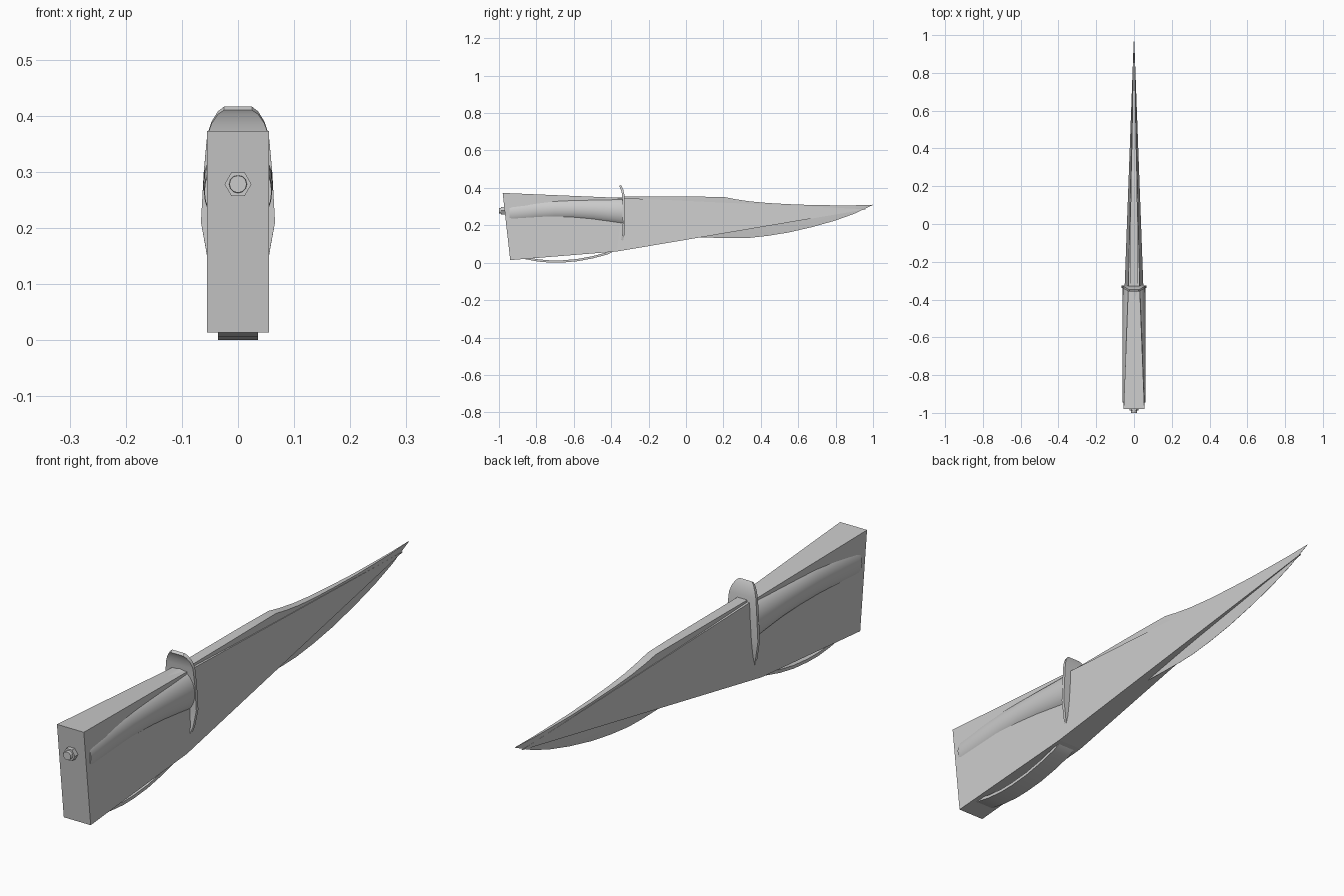
import bpy, bmesh, math
from mathutils import Vector

if "Cube" in bpy.data.objects:
    bpy.data.objects.remove(bpy.data.objects["Cube"])


def loft(name, rings, smooth=False):
    """Skin a list of equal-length closed rings and cap both ends."""
    bm = bmesh.new()
    vs = [[bm.verts.new(p) for p in r] for r in rings]
    n = len(rings[0])
    for a, b in zip(vs, vs[1:]):
        for i in range(n):
            j = (i + 1) % n
            bm.faces.new((a[i], a[j], b[j], b[i]))
    bm.faces.new(vs[0])
    bm.faces.new(vs[-1])
    bmesh.ops.recalc_face_normals(bm, faces=bm.faces)
    me = bpy.data.meshes.new(name)
    bm.to_mesh(me)
    bm.free()
    ob = bpy.data.objects.new(name, me)
    bpy.context.collection.objects.link(ob)
    if smooth:
        bpy.ops.object.select_all(action='DESELECT')
        ob.select_set(True)
        bpy.context.view_layer.objects.active = ob
        bpy.ops.object.shade_smooth_by_angle(angle=math.radians(35))
    return ob


def quad(y_top, z_top, w_top, y_bot, z_bot, w_bot):
    return [(-w_top, y_top, z_top), (w_top, y_top, z_top),
            (w_bot, y_bot, z_bot), (-w_bot, y_bot, z_bot)]


def ribbon(name, path, thick):
    """Flat strip along (y, z, half width) points."""
    rings = []
    for i, (y, z, w) in enumerate(path):
        a, b = path[max(i - 1, 0)], path[min(i + 1, len(path) - 1)]
        t = Vector((0, b[0] - a[0], b[1] - a[1])).normalized()
        nrm = Vector((0, -t.z, t.y)) * thick / 2
        c = Vector((0, y, z))
        rings.append([c + nrm + Vector((-w, 0, 0)), c + nrm + Vector((w, 0, 0)),
                      c - nrm + Vector((w, 0, 0)), c - nrm + Vector((-w, 0, 0))])
    return loft(name, rings, True)


# tapered solid casing around handle and blade
loft("casing", [quad(-.98, .373, .055, -.94, .014, .055),
                quad(-.335, .346, .03, -.37, .06, .051),
                quad(.96, .286, .002, .96, .285, .002)])

# blade: y, spine z, edge z, half thickness
stations = [(-.335, .353, .15, .020), (-.05, .353, .14, .019), (.06, .353, .136, .018),
            (.2, .352, .132, .016), (.26, .340, .131, .015), (.34, .328, .133, .013),
            (.44, .319, .144, .011), (.55, .313, .162, .009), (.68, .308, .192, .007),
            (.8, .307, .226, .005), (.9, .307, .262, .003), (1.0, .310, .309, .0005)]
loft("blade", [[(-t, y, a), (t, y, a), (t, y, a - .4 * (a - b)), (0.0004, y, b),
                (-0.0004, y, b), (-t, y, a - .4 * (a - b))]
               for y, a, b, t in stations], True)

# oval grip: y, centre z, half height, half width
grip = [(-.945, .265, .066, .060), (-.93, .266, .071, .061), (-.8, .278, .069, .062),
        (-.7, .284, .067, .062), (-.6, .284, .066, .062), (-.5, .281, .069, .061),
        (-.42, .276, .073, .061), (-.33, .270, .080, .060)]
loft("grip", [[(w * math.cos(k * math.tau / 24), y, z + h * math.sin(k * math.tau / 24))
               for k in range(24)] for y, z, h, w in grip], True)

# cross guard flowing into the hand bow
guard = [(-.353, .413, .025), (-.348, .405, .036), (-.341, .388, .047), (-.336, .365, .055),
         (-.333, .30, .061), (-.332, .21, .066), (-.335, .15, .055), (-.345, .105, .042),
         (-.37, .075, .036), (-.42, .05, .036), (-.50, .029, .036), (-.58, .014, .036),
         (-.66, .007, .036), (-.72, .006, .036), (-.79, .012, .036), (-.86, .025, .036),
         (-.91, .055, .036), (-.94, .13, .036), (-.953, .22, .034), (-.96, .32, .03)]
ribbon("guard_and_hand_bow", guard, .012)


# pommel nut and peened end
def plug(name, sides, r, y0, y1, taper=1.0):
    return loft(name, [[(r * s * math.cos(k * math.tau / sides), y,
                         .278 + r * s * math.sin(k * math.tau / sides))
                        for k in range(sides)] for y, s in ((y0, 1), (y1, taper))])


plug("pommel_nut", 6, .024, -.955, -.988)
plug("tang_end", 12, .017, -.97, -1.0, .9)
